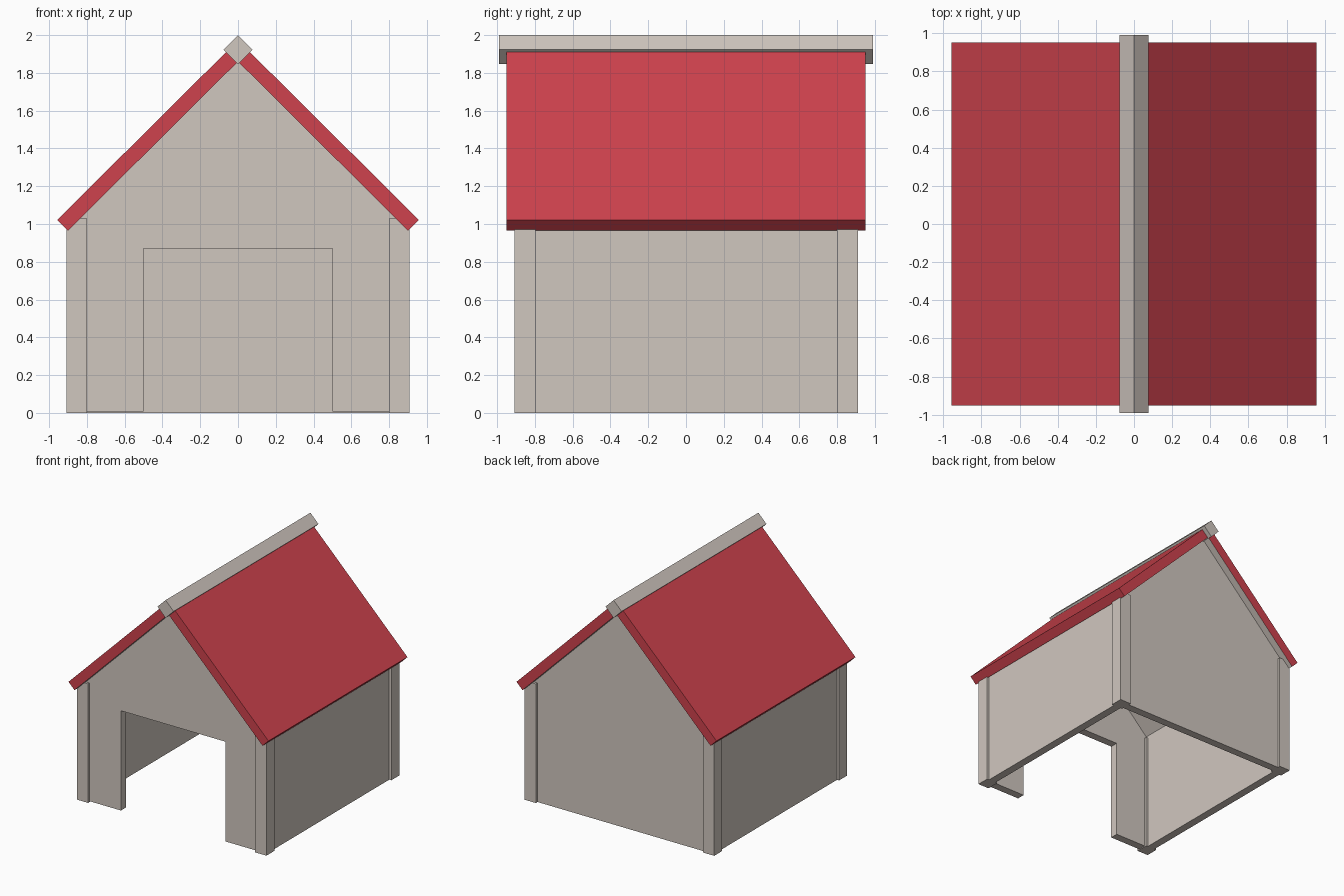
import bpy, bmesh

if "Cube" in bpy.data.objects:
    bpy.data.objects.remove(bpy.data.objects["Cube"])


def material(name, rgb):
    m = bpy.data.materials.new(name)
    m.diffuse_color = (*rgb, 1.0)
    m.use_nodes = True
    m.node_tree.nodes["Principled BSDF"].inputs["Base Color"].default_value = m.diffuse_color
    return m


BEIGE = material("warm beige", (0.63, 0.57, 0.52))
RED = material("roof red", (0.62, 0.055, 0.075))


def prism(name, profile, y0, y1, *mats):
    """Extrude an x-z outline from y0 to y1."""
    bm = bmesh.new()
    f = bm.faces.new([bm.verts.new((x, y0, z)) for x, z in profile])
    ext = bmesh.ops.extrude_face_region(bm, geom=[f])
    verts = [v for v in ext["geom"] if isinstance(v, bmesh.types.BMVert)]
    bmesh.ops.translate(bm, verts=verts, vec=(0, y1 - y0, 0))
    bmesh.ops.recalc_face_normals(bm, faces=bm.faces[:])
    bm.normal_update()
    # second material goes on the inward-facing underside
    if len(mats) > 1:
        for f in bm.faces:
            if f.normal.z < -0.5 and f.normal.x * f.calc_center_median().x < 0:
                f.material_index = 1
    me = bpy.data.meshes.new(name)
    bm.to_mesh(me)
    bm.free()
    for m in mats:
        me.materials.append(m)
    ob = bpy.data.objects.new(name, me)
    bpy.context.collection.objects.link(ob)
    return ob


def mirrored(profile, s):
    return [(s * x, z) for x, z in profile]


def under(x):
    """Height just inside the roof slab above x."""
    return 1.88 - 0.994 * abs(x)


W = 0.887          # outer wall face
T = 0.07           # wall thickness

# gable walls, the front one with a doorway
E = 0.85
prism("front_wall", [(-E, 0.007), (-0.5, 0.007), (-0.5, 0.87), (0.5, 0.87),
                     (0.5, 0.007), (E, 0.007), (E, under(E)), (0, under(0)),
                     (-E, under(E))], -W, -W + T, BEIGE)
prism("back_wall", [(-E, 0), (E, 0), (E, under(E)), (0, under(0)),
                    (-E, under(E))], W - T, W, BEIGE)

for s, side in ((-1, "left"), (1, "right")):
    # side wall
    prism(side + "_wall", mirrored([(W - T, 0), (W, 0), (W, under(W)),
                                    (W - T, under(W - T))], s),
          -0.85, 0.85, BEIGE)
    # corner posts
    for y, end in ((-0.907, "front"), (0.80, "back")):
        prism(f"{end}_{side}_post", mirrored([(0.80, 0), (0.907, 0),
                                              (0.907, 1.03), (0.80, 1.03)], s),
              y, y + 0.11, BEIGE)
    # roof slab with a beige underside
    prism(side + "_roof", mirrored([(0, 1.86), (0.90, 0.965), (0.957, 1.022),
                                    (0, 1.973)], s), -0.95, 0.95, RED, BEIGE)

# diamond ridge beam
R = 0.077
prism("ridge_beam", [(0, 2.0 - 2 * R), (R, 2.0 - R), (0, 2.0), (-R, 2.0 - R)],
      -0.99, 0.99, BEIGE)
